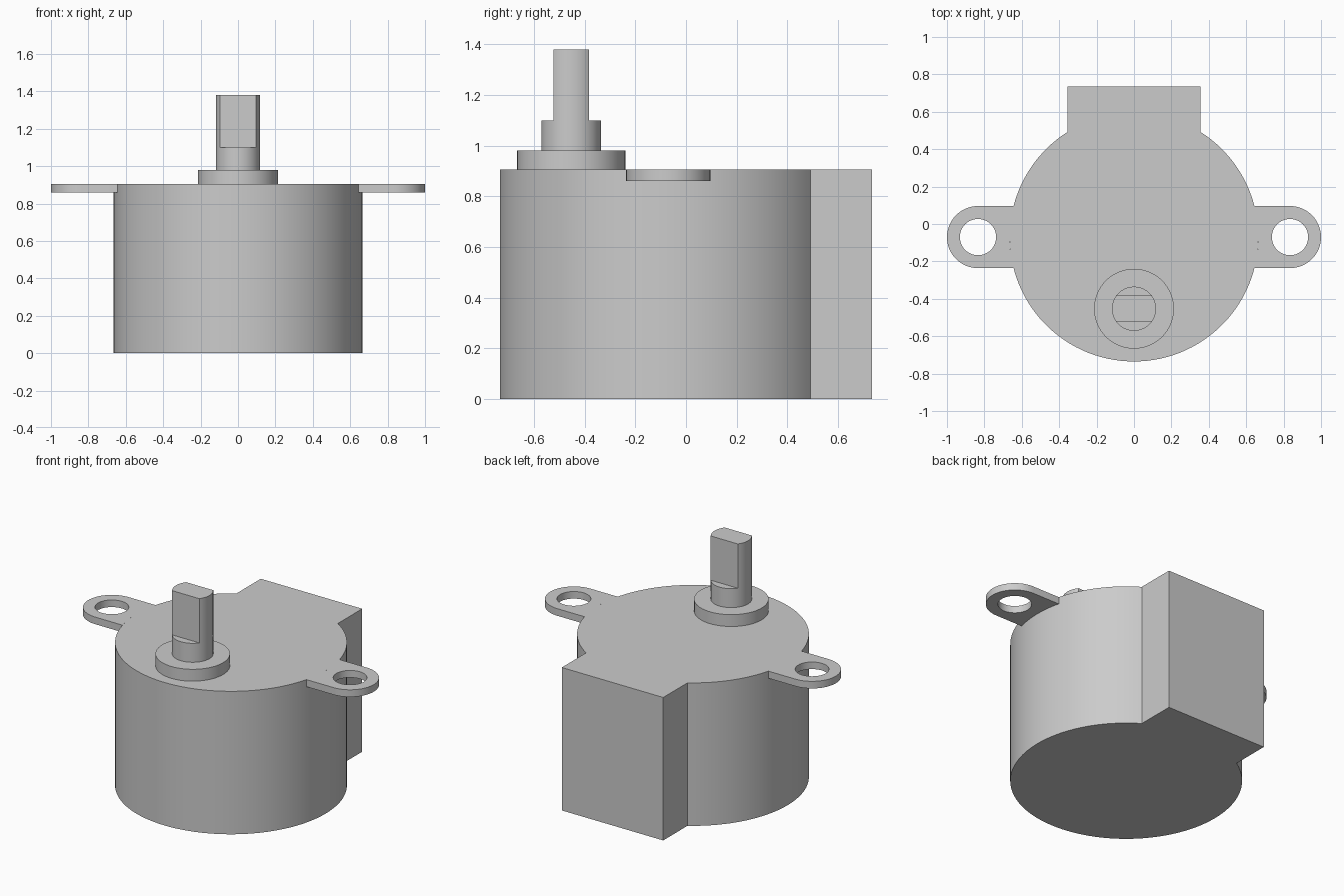
import bpy, bmesh, math

cube = bpy.data.objects.get("Cube")
if cube:
    bpy.data.objects.remove(cube, do_unlink=True)

grey = bpy.data.materials.new("plain grey")
grey.use_nodes = True
colour = (0.6, 0.6, 0.6, 1)
grey.diffuse_color = colour
grey.node_tree.nodes["Principled BSDF"].inputs["Base Color"].default_value = colour

BODY_R, BODY_Y, BODY_TOP = 0.665, -0.07, 0.905
SHAFT_R, SHAFT_Y = 0.118, -0.453
BOSS_TOP, NECK_TOP, SHAFT_TOP = 0.98, 1.10, 1.38


def arc(cx, cy, r, start, end, steps):
    """Points along an arc, both ends included."""
    angles = [start + (end - start) * i / steps for i in range(steps + 1)]
    return [(cx + r * math.cos(a), cy + r * math.sin(a)) for a in angles]


def circle(cx, cy, r, steps=64):
    return arc(cx, cy, r, 0, math.tau, steps)[:-1]


def prism(name, loops, z0, z1):
    """Extrude an outline, with optional hole outlines, from z0 to z1."""
    bm = bmesh.new()
    edges = []
    for loop in loops:
        verts = [bm.verts.new((x, y, z0)) for x, y in loop]
        edges += [bm.edges.new((v, verts[i - 1])) for i, v in enumerate(verts)]
    if len(loops) == 1:
        bm.faces.new(verts)
    else:
        bmesh.ops.triangle_fill(bm, edges=edges, use_beauty=True)
    result = bmesh.ops.extrude_face_region(bm, geom=bm.faces[:], use_keep_orig=True)
    for item in result["geom"]:
        if isinstance(item, bmesh.types.BMVert):
            item.co.z = z1
    bmesh.ops.recalc_face_normals(bm, faces=bm.faces[:])
    mesh = bpy.data.meshes.new(name)
    bm.to_mesh(mesh)
    bm.free()
    mesh.materials.append(grey)
    obj = bpy.data.objects.new(name, mesh)
    bpy.context.collection.objects.link(obj)
    bpy.ops.object.select_all(action="DESELECT")
    obj.select_set(True)
    bpy.context.view_layer.objects.active = obj
    bpy.ops.object.shade_smooth_by_angle(angle=math.radians(30))
    return obj


# Round housing with the square terminal block at the back
block_x, block_y = 0.355, 0.735
corner = math.acos(block_x / BODY_R)
outline = arc(0, BODY_Y, BODY_R, math.pi - corner, math.tau + corner, 96)
outline += [(block_x, block_y), (-block_x, block_y)]
prism("housing", [outline], 0, BODY_TOP)

# Mounting ears with screw holes
ear_r, ear_x = 0.166, 0.834
root = math.asin(ear_r / BODY_R)
ear = arc(ear_x, BODY_Y, ear_r, -math.pi / 2, math.pi / 2, 32)
ear += arc(0, BODY_Y, BODY_R, root, -root, 12)
hole = circle(ear_x, BODY_Y, 0.097, 48)
for name, side in (("left_ear", 1), ("right_ear", -1)):
    loops = [[(side * x, y) for x, y in loop] for loop in (ear, hole)]
    prism(name, loops, 0.86, BODY_TOP)

# Raised boss and round shaft neck
prism("shaft_boss", [circle(0, SHAFT_Y, 0.2135)], BODY_TOP, BOSS_TOP)
prism("shaft_neck", [circle(0, SHAFT_Y, SHAFT_R)], BOSS_TOP, NECK_TOP)

# Shaft tip with two flats
flat = math.asin(0.07 / SHAFT_R)
tip = arc(0, SHAFT_Y, SHAFT_R, -flat, flat, 14)
tip += arc(0, SHAFT_Y, SHAFT_R, math.pi - flat, math.pi + flat, 14)
prism("shaft_tip", [tip], NECK_TOP, SHAFT_TOP)
